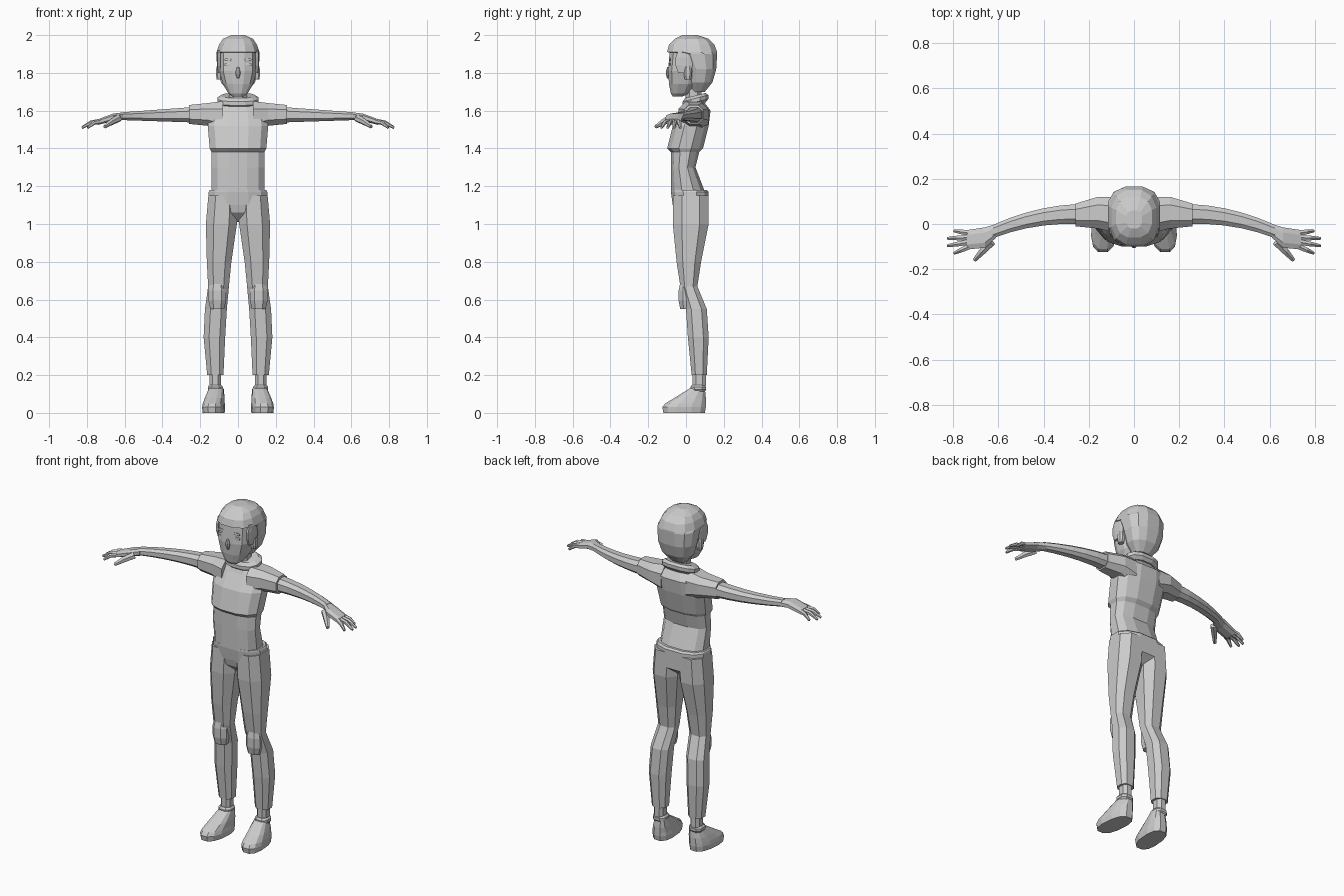
import bpy, bmesh
from math import cos, sin, pi
from mathutils import Vector

cube = bpy.data.objects.get("Cube")
if cube:
    bpy.data.objects.remove(cube)

grey = bpy.data.materials.new("plain grey")
grey.use_nodes = True
grey.diffuse_color = (0.6, 0.6, 0.6, 1)
shader = grey.node_tree.nodes["Principled BSDF"]
shader.inputs["Base Color"].default_value = grey.diffuse_color


def skin(name, rings, mirror=False):
    """Bridge rings of points into a closed flat-shaded mesh."""
    bm = bmesh.new()
    loops = [[bm.verts.new(point) for point in ring] for ring in rings]
    count = len(loops[0])
    for lower, upper in zip(loops, loops[1:]):
        for i in range(count):
            j = (i + 1) % count
            bm.faces.new((lower[i], lower[j], upper[j], upper[i]))
    bm.faces.new(loops[0][::-1])
    bm.faces.new(loops[-1])
    bmesh.ops.recalc_face_normals(bm, faces=bm.faces)
    mesh = bpy.data.meshes.new(name)
    bm.to_mesh(mesh)
    bm.free()
    mesh.materials.append(grey)
    part = bpy.data.objects.new(name, mesh)
    bpy.context.collection.objects.link(part)
    if mirror:
        part.modifiers.new("Mirror", "MIRROR")
    return part


def outline(sides, power=2.5):
    """Rounded-square section of unit half-width, flat towards each axis."""
    points = []
    for i in range(sides):
        turn = 2 * pi * (i + 0.5) / sides
        points.append([(1 if f > 0 else -1) * abs(f) ** (2 / power)
                       for f in (cos(turn), sin(turn))])
    widest = max(abs(a) for a, b in points)
    return [(a / widest, b / widest) for a, b in points]


def upright(name, sections, sides=8, mirror=False, tilt=0):
    """Sections are (height, centre x, half-width, front y, back y)."""
    rings = []
    for z, x, width, front, back in sections:
        y, depth = (front + back) / 2, (back - front) / 2
        rings.append([(x + a * width, y + b * depth, z + tilt * b * depth)
                      for a, b in outline(sides)])
    return skin(name, rings, mirror)


def centred(name, sections, sides=12):
    """Sections are (height, half-width, front y, back y)."""
    return upright(name, [(z, 0, *rest) for z, *rest in sections], sides)


def sideways(name, sections):
    """Sections are (x, centre y, centre z, half-depth, half-height)."""
    rings = [[(x, y + a * depth, z + b * height) for a, b in outline(8)]
             for x, y, z, depth, height in sections]
    return skin(name, rings, True)


def pad(name, centre, half, sides=8, mirror=True, tilt=0, bevel=0.8):
    """Block with bevelled top and bottom."""
    x, y, z = centre
    width, depth, height = half
    sections = []
    for level, scale in ((-1, bevel), (-bevel / 2, 1), (bevel / 2, 1), (1, bevel)):
        sections.append((z + level * height, x, width * scale,
                         y - depth * scale, y + depth * scale))
    return upright(name, sections, sides, mirror, tilt)


def digit(name, path, thickness):
    """Tapering finger along a path."""
    points = [Vector(point) for point in path]
    along = (points[-1] - points[0]).normalized()
    across = along.cross(Vector((0, 0, 1))).normalized()
    over = across.cross(along)
    rings = []
    for i, point in enumerate(points):
        radius = thickness * (1 - i * i / 8)
        rings.append([point + radius * (across * a + over * b) for a, b in outline(6, 2)])
    return skin(name, rings, True)


# Shirt with a ledge below the chest, and short sleeves
centred("shirt", [
    (1.17, .14, -.08, .1), (1.3, .14, -.08, .05), (1.38, .14, -.08, .07),
    (1.4, .15, -.1, .09), (1.52, .16, -.07, .12), (1.6, .15, -.02, .13),
    (1.64, .08, 0, .1)])
sideways("sleeve", [
    (.08, .04, 1.57, .08, .08), (.16, .05, 1.58, .07, .06), (.26, .04, 1.58, .05, .05)])

# Arm sweeping forward and thinning to the wrist
arm = []
for i in range(6):
    reach = i * .075
    arm.append((.25 + reach, .044 - .55 * reach ** 2, 1.578 - .02 * reach,
                .044 - .003 * i, .04 - .004 * i))
sideways("arm", arm)

# Hand with fanned fingers and thumb
sideways("hand", [
    (.61, -.03, 1.57, .03, .02), (.66, -.06, 1.565, .045, .02), (.74, -.07, 1.54, .043, .015)])
for i, label in enumerate(("index", "middle", "ring", "little")):
    spread = i - 1.5
    root = Vector((.73, -.07 + spread * .02, 1.543))
    tip = Vector((.83 - spread ** 2 * .015, -.08 + spread * .033, 1.51))
    knuckle = root.lerp(tip, .5) + Vector((0, 0, .01))
    digit(label + "_finger", (root, knuckle, tip), .012)
digit("thumb", ((.63, -.08, 1.56), (.67, -.12, 1.54), (.706, -.16, 1.515)), .017)

# Trousers with knee patches
centred("trouser_hips", [
    (1.01, .05, -.01, .06), (1.06, .14, -.06, .12), (1.1, .16, -.07, .12),
    (1.17, .155, -.08, .12), (1.18, .15, -.08, .11)])
upright("trouser_leg", [
    (.2, .12, .043, .03, .11), (.4, .125, .057, .01, .12), (.55, .117, .058, 0, .11),
    (.67, .103, .055, -.03, .06), (.8, .1, .065, -.05, .08), (1, .088, .082, -.07, .12),
    (1.15, .08, .077, -.07, .12)], mirror=True)
pad("knee_patch", (.11, .005, .62), (.046, .044, .07))

# Ankles and shoes
pad("ankle", (.12, .07, .18), (.03, .035, .08))
pad("shoe_cuff", (.12, .065, .13), (.04, .042, .018))
shoe = upright("shoe", [
    (0, .128, .055, -.12, .1), (.03, .128, .058, -.125, .105), (.05, .128, .055, -.11, .105),
    (.08, .125, .05, -.06, .105), (.13, .12, .038, .02, .1)], 12, True)
for vertex in shoe.data.vertices:  # toes turned outward
    vertex.co.x -= vertex.co.y / 12

# Neck and collar
pad("neck", (0, .04, 1.69), (.047, .042, .09), mirror=False)
pad("collar", (0, .05, 1.655), (.108, .068, .025), sides=12, mirror=False, tilt=.25)

# Head with a cap of hair overhanging the brow
centred("face", [
    (1.675, .03, -.07, -.02), (1.69, .05, -.08, .02), (1.74, .08, -.09, .06),
    (1.81, .1, -.095, .08), (1.93, .1, -.085, .1)])
centred("hair", [
    (1.7, .05, .03, .1), (1.75, .09, .01, .14), (1.82, .11, 0, .16),
    (1.9, .115, -.04, .165), (1.91, .114, -.1, .165), (1.95, .1, -.09, .15),
    (1.98, .08, -.06, .12), (2, .035, -.02, .06)])
pad("sideburn", (.1, -.01, 1.86), (.012, .045, .06), bevel=.7)
pad("ear", (.1, .01, 1.8), (.016, .02, .035))

# Facial features
pad("nose", (0, -.093, 1.8), (.012, .014, .03), mirror=False, bevel=.5)
for label, height in (("eyebrow", 1.87), ("eye", 1.845)):
    pad(label, (.05, -.086, height), (.022, .004, .007))
